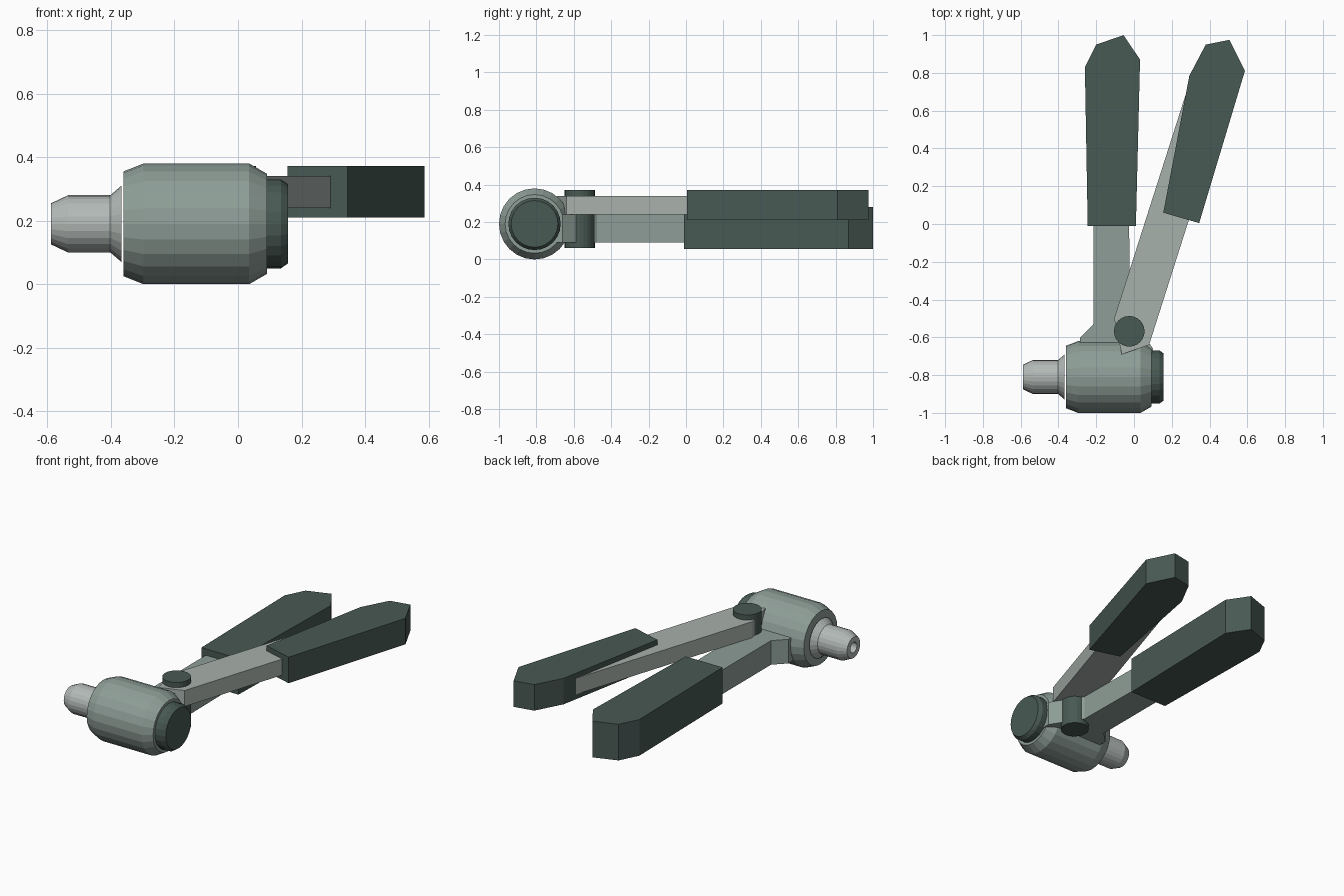
import bpy, bmesh, math

if "Cube" in bpy.data.objects:
    bpy.data.objects.remove(bpy.data.objects["Cube"])


def material(name, rgb):
    m = bpy.data.materials.new(name)
    m.diffuse_color = (*rgb, 1)
    m.use_nodes = True
    m.node_tree.nodes["Principled BSDF"].inputs["Base Color"].default_value = m.diffuse_color
    return m


DARK = material("dark_rubber", (0.065, 0.10, 0.088))
BODY = material("green_grey_metal", (0.27, 0.34, 0.31))
LEVER = material("pale_lever", (0.39, 0.44, 0.41))
STEEL = material("steel", (0.45, 0.49, 0.47))


def finish(name, bm, mat):
    bmesh.ops.recalc_face_normals(bm, faces=bm.faces)
    mesh = bpy.data.meshes.new(name)
    bm.to_mesh(mesh)
    bm.free()
    mesh.materials.append(mat)
    ob = bpy.data.objects.new(name, mesh)
    bpy.context.collection.objects.link(ob)
    return ob


def prism(name, outline, z0, z1, mat):
    """Extrude a plan outline between two heights."""
    bm = bmesh.new()
    face = bm.faces.new([bm.verts.new((x, y, z0)) for x, y in outline])
    new = bmesh.ops.extrude_face_region(bm, geom=[face])["geom"]
    verts = [v for v in new if isinstance(v, bmesh.types.BMVert)]
    bmesh.ops.translate(bm, vec=(0, 0, z1 - z0), verts=verts)
    return finish(name, bm, mat)


def turned(name, profile, mat, sides=24, cy=-0.81, cz=0.19):
    """Revolve (x, radius) points about the barrel axis and cap both ends."""
    bm = bmesh.new()
    rings = []
    for x, r in profile:
        rings.append([bm.verts.new((x, cy + r * math.cos(2 * math.pi * i / sides),
                                    cz + r * math.sin(2 * math.pi * i / sides)))
                      for i in range(sides)])
    for a, b in zip(rings, rings[1:]):
        for i in range(sides):
            j = (i + 1) % sides
            bm.faces.new((a[i], a[j], b[j], b[i]))
    bm.faces.new(rings[0])
    bm.faces.new(rings[-1])
    return finish(name, bm, mat)


# Barrel head: body, end cap and hollow-tipped nozzle
turned("barrel", [(-0.36, 0.165), (-0.297, 0.19), (0.035, 0.19), (0.092, 0.157)], BODY)
turned("end_cap", [(0.08, 0.14), (0.135, 0.14), (0.157, 0.125)], DARK)
turned("nozzle", [(-0.50, 0.032), (-0.588, 0.032), (-0.588, 0.065), (-0.535, 0.09),
                  (-0.402, 0.09), (-0.367, 0.12)], STEEL)

# Fixed lower arm, flaring where it joins the barrel
prism("fixed_arm", [(-0.215, 0.30), (-0.03, 0.30), (-0.02, -0.475), (0.10, -0.66),
                    (0.085, -0.935), (-0.285, -0.85), (-0.285, -0.60), (-0.215, -0.53)],
      0.09, 0.24, BODY)
prism("fixed_grip", [(-0.245, -0.01), (0.01, -0.01), (0.032, 0.87), (-0.055, 1.0),
                     (-0.20, 0.95), (-0.26, 0.83)], 0.055, 0.28, DARK)

# Swinging upper lever
prism("lever_arm", [(-0.065, -0.69), (0.08, -0.64), (0.29, 0.02), (0.50, 0.68),
                    (0.275, 0.69), (-0.105, -0.50)], 0.24, 0.34, LEVER)
prism("lever_grip", [(0.155, 0.06), (0.345, 0.005), (0.587, 0.81), (0.505, 0.975),
                     (0.38, 0.95), (0.293, 0.785)], 0.21, 0.372, DARK)

# Pivot pin through both arms
pin = [(-0.025 + 0.081 * math.cos(math.tau * i / 24),
        -0.568 + 0.081 * math.sin(math.tau * i / 24)) for i in range(24)]
prism("pivot_pin", pin, 0.062, 0.372, DARK)
